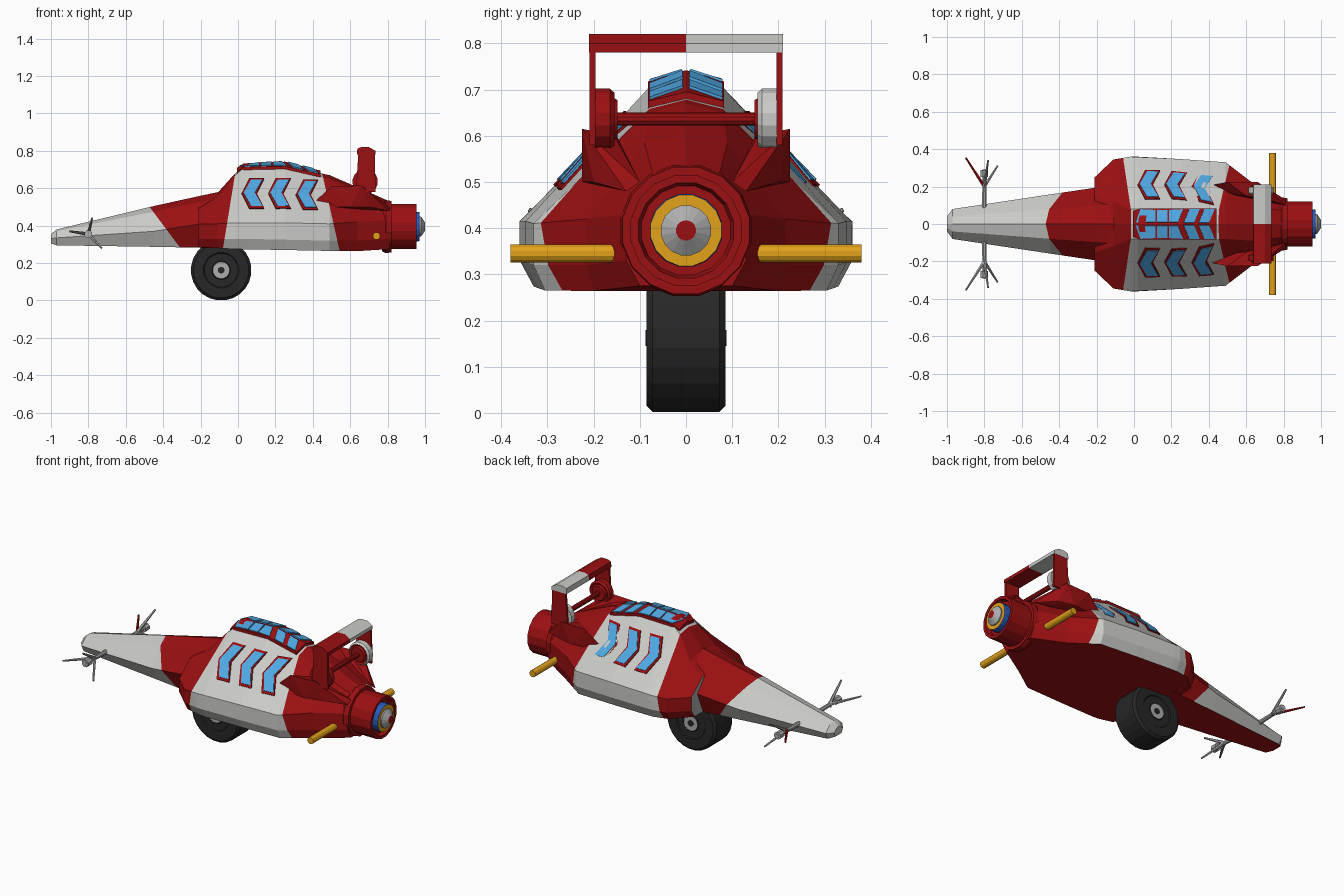
import bpy, bmesh, math
from mathutils import Vector, Matrix
from mathutils.bvhtree import BVHTree

if "Cube" in bpy.data.objects:
    bpy.data.objects.remove(bpy.data.objects["Cube"])


def mat(name, c):
    m = bpy.data.materials.new(name)
    m.diffuse_color = (*c, 1)
    m.use_nodes = True
    m.node_tree.nodes["Principled BSDF"].inputs["Base Color"].default_value = m.diffuse_color
    return m


RED = mat("red", (0.33, 0.005, 0.006))
WHITE = mat("off_white", (0.60, 0.60, 0.58))
SKY = mat("sky_blue", (0.08, 0.40, 0.78))
BLUE = mat("deep_blue", (0.02, 0.10, 0.50))
YELLOW = mat("amber", (0.75, 0.36, 0.01))
BLACK = mat("rubber_black", (0.02, 0.02, 0.02))
GREY = mat("light_grey", (0.42, 0.42, 0.42))


def finish(name, bm, mats):
    bmesh.ops.recalc_face_normals(bm, faces=bm.faces[:])
    me = bpy.data.meshes.new(name)
    bm.to_mesh(me)
    bm.free()
    for m in mats:
        me.materials.append(m)
    ob = bpy.data.objects.new(name, me)
    bpy.context.collection.objects.link(ob)
    return ob


def loft(sections):
    """sections: (x, [(y, z) ... from bottom corner up to the ridge at y=0])"""
    bm = bmesh.new()
    rings = []
    for x, half in sections:
        pts = half + [(-y, z) for y, z in reversed(half[:-1])]
        rings.append([bm.verts.new((x, y, z)) for y, z in pts])
    n = len(rings[0])
    for a, b in zip(rings, rings[1:]):
        for i in range(n):
            j = (i + 1) % n
            bm.faces.new((a[i], a[j], b[j], b[i]))
    bm.faces.new(rings[0])
    bm.faces.new(rings[-1])
    bmesh.ops.recalc_face_normals(bm, faces=bm.faces[:])
    return bm


def cut(bm, a, b):
    """Cut along the plane through two (x, z) points; returns a side test"""
    co = Vector((a[0], 0, a[1]))
    no = Vector((b[1] - a[1], 0, a[0] - b[0])).normalized()
    if no.x < 0:
        no = -no
    bmesh.ops.bisect_plane(bm, geom=bm.verts[:] + bm.edges[:] + bm.faces[:], plane_co=co, plane_no=no)
    return lambda p: (p - co).dot(no) > 0


def lathe(name, prof, n, mats, idx, frame):
    """prof: (along, radius) points; idx gives a material per segment"""
    bm = bmesh.new()
    rings = []
    for h, r in prof:
        rings.append([bm.verts.new(frame @ Vector((r * math.cos(2 * math.pi * (k + .5) / n),
                      r * math.sin(2 * math.pi * (k + .5) / n), h))) for k in range(n)])
    for s, (a, b) in enumerate(zip(rings, rings[1:])):
        for i in range(n):
            j = (i + 1) % n
            bm.faces.new((a[i], a[j], b[j], b[i])).material_index = idx[s]
    bm.faces.new(rings[0]).material_index = idx[0]
    bm.faces.new(rings[-1]).material_index = idx[-1]
    return finish(name, bm, mats)


def axis(direction, origin):
    return Matrix.Translation(origin) @ Vector(direction).to_track_quat('Z', 'Y').to_matrix().to_4x4()


def rod(name, a, b, r0, r1, m, n=8):
    d = Vector(b) - Vector(a)
    return lathe(name, [(0, r0), (d.length, r1)], n, [m], [0], axis(d, a))


def prism(name, xz, y0, y1, m):
    bm = bmesh.new()
    a = [bm.verts.new((x, y0, z)) for x, z in xz]
    b = [bm.verts.new((x, y1, z)) for x, z in xz]
    bm.faces.new(a)
    bm.faces.new(b)
    for i in range(len(a)):
        j = (i + 1) % len(a)
        bm.faces.new((a[i], a[j], b[j], b[i]))
    return finish(name, bm, [m])


def plate(name, quads, tree, toward, lift, m):
    """Thin plates cast onto a surface along the given direction"""
    bm = bmesh.new()
    for q in quads:
        lo, hi = [], []
        for p in q:
            hit, no, _, _ = tree.ray_cast(Vector(p), Vector(toward))
            if hit is None:
                break
            if no.dot(Vector(toward)) > 0:
                no = -no
            lo.append(bm.verts.new(hit))
            hi.append(bm.verts.new(hit + no * lift))
        if len(hi) < len(q):
            continue
        bm.faces.new(hi)
        for i in range(len(q)):
            j = (i + 1) % len(q)
            bm.faces.new((lo[i], lo[j], hi[j], hi[i]))
    return finish(name, bm, [m])


# Nose: long tapering wedge, white tip with red underside and neck
nose = loft([(x, [(w * .72, zb), (w, zm), (w * .5, zt - (zt - zm) * .22), (0, zt)]) for x, w, zb, zm, zt in
             [(-1, .04, .305, .33, .355), (-.97, .08, .295, .335, .38), (-.45, .158, .287, .37, .505),
              (-.2, .195, .282, .41, .56), (-.08, .21, .28, .42, .585), (.0, .21, .28, .42, .60)]])
behind = cut(nose, (-.48, .51), (-.33, .31))
for f in nose.faces:
    f.material_index = 0 if behind(f.calc_center_median()) or f.normal.z < -.8 else 1
finish("nose", nose, [RED, WHITE])

# Main hull: wide faceted body with a white band and red underside
hull = loft([
    (-.21, [(.22, .285), (.25, .33), (.25, .41), (.15, .49), (0, .52)]),
    (-.11, [(.315, .28), (.345, .33), (.345, .41), (.12, .55), (0, .575)]),
    (-.02, [(.33, .275), (.36, .33), (.36, .415), (.08, .665), (0, .675)]),
    (.02, [(.33, .274), (.36, .33), (.358, .415), (.08, .70), (0, .71)]),
    (.25, [(.32, .27), (.347, .325), (.347, .415), (.08, .705), (0, .72)]),
    (.49, [(.305, .265), (.33, .32), (.33, .41), (.08, .65), (0, .67)]),
    (.64, [(.2, .264), (.215, .32), (.215, .42), (.09, .585), (0, .605)]),
    (.81, [(.1, .275), (.13, .33), (.13, .43), (.07, .51), (0, .53)])])
tree = BVHTree.FromBMesh(hull)
after_front = cut(hull, (-.015, .68), (-.08, .28))
after_rear = cut(hull, (.45, .68), (.54, .28))
for f in hull.faces:
    c = f.calc_center_median()
    f.material_index = int(after_front(c) and not after_rear(c) and f.normal.z > -.8)
    if f.normal.x < -.99:
        f.material_index = 2          # intake mouths beside the neck
finish("hull", hull, [RED, WHITE, GREY])

# Side chevron windows with red frames
for s, side in ((-1, "right"), (1, "left")):
    for k, (x, zt) in enumerate([(.03, .64), (.172, .64), (.318, .633)]):
        for part, g, lift, m in (("frame", .01, .006, RED), ("window", 0, .0095, SKY)):
            zm = zt - .07
            quads = [[(x + .04 - g, s, zm + d * (.07 + g)), (x + .10 + g, s, zm + d * (.07 + g)),
                      (x + .06 + g, s, zm), (x - g, s, zm)] for d in (1, -1)]
            plate(f"{side}_chevron_{part}_{k}", quads, tree, (0, -s, 0), lift, m)

# Roof cap with blue panels
roof = loft([(x, [(w, zb), (w, ze), (0, zp)]) for x, w, zb, ze, zp in
             [(-.005, .07, .66, .69, .71), (.03, .082, .66, .713, .733), (.25, .082, .66, .718, .742),
              (.44, .082, .63, .675, .695)]])
rtree = BVHTree.FromBMesh(roof)
finish("roof_cap", roof, [RED])
panels = []
for s in (1, -1):
    panels += [[(.012, s * .008, 1), (.115, s * .008, 1), (.115, s * .074, 1), (.035, s * .078, 1)],
               [(.122, s * .008, 1), (.18, s * .008, 1), (.18, s * .074, 1), (.122, s * .074, 1)],
               [(.187, s * .008, 1), (.235, s * .008, 1), (.26, s * .078, 1), (.187, s * .074, 1)]]
    for x in (.265, .345):
        panels.append([(x, s * .006, 1), (x + .055, s * .006, 1), (x + .085, s * .078, 1), (x + .03, s * .078, 1)])
plate("roof_panels", panels, rtree, (0, 0, -1), .006, SKY)

# Rear engine: red drum, blue and amber ring, grey cone with red tip
lathe("engine", [(.77, .135), (.79, .145), (.82, .14), (.82, .122), (.955, .122), (.955, .105), (.93, .098),
                 (.93, .08), (.965, .08), (.97, .078), (.97, .055), (.978, .055), (1, .022), (1, .001)],
      16, [RED, BLUE, YELLOW, GREY], [0, 0, 0, 0, 0, 0, 0, 1, 1, 2, 3, 3, 0], axis((1, 0, 0), (0, 0, .395)))

# Wheel: wide rubber tyre with hub rings
prof = [(-.085, .02), (-.085, .045), (-.08, .05), (-.08, .09), (-.085, .095), (-.085, .148), (-.072, .162)]
prof += [(-h, r) for h, r in reversed(prof)]
lathe("wheel", prof, 24, [BLACK, GREY], [1] + [0] * 11 + [1], axis((0, 1, 0), (-.09, 0, .162)))
for s in (-1, 1):
    rod("wheel_axle", (-.09, s * .08, .162), (-.09, s * .088, .162), .018, .018, BLACK, 12)

# Mirrored details
for s, side in ((-1, "right"), (1, "left")):
    # Amber side bars
    rod(side + "_side_bar", (.74, s * .12, .345), (.74, s * .38, .345), .02, .02, YELLOW, 12)
    # Rear hoop leg and half of the top bar
    prism(side + "_hoop_leg", [(.63, .58), (.645, .81), (.70, .81), (.732, .79), (.735, .58)], s * .196, s * .209, RED)
    prism(side + "_hoop_top", [(.636, .78), (.638, .812), (.66, .82), (.70, .82), (.735, .80), (.735, .78)],
          0, s * .21, WHITE if s > 0 else RED)
    # Disc carried inside the hoop
    lathe(side + "_hoop_disc", [(.148, .02), (.148, .042), (.16, .048), (.155, .058), (.165, .068), (.197, .068)],
          16, [RED, WHITE if s > 0 else RED], [0, 0, 0, 1, 1], axis((0, s, 0), (.68, 0, .636)))
    # Angular hoop bracket
    bm = bmesh.new()
    for p in [(.5, .225, .61), (.66, .225, .615), (.6, .15, .6), (.66, .15, .59), (.38, .2, .5), (.6, .225, .5),
              (.7, .2, .5), (.81, .1, .5), (.81, .13, .48), (.5, .16, .52)]:
        bm.verts.new((p[0], s * p[1], p[2]))
    r = bmesh.ops.convex_hull(bm, input=bm.verts[:])
    bmesh.ops.delete(bm, geom=list({v for v in r["geom_interior"] if isinstance(v, bmesh.types.BMVert)}),
                     context='VERTS')
    finish(side + "_hoop_bracket", bm, [RED])
    # Nose probe: stalk, collar and three swept prongs
    rod(side + "_probe_stalk", (-.8, s * .08, .35), (-.8, s * .29, .355), .014, .01, GREY)
    rod(side + "_probe_collar", (-.8, s * .25, .355), (-.8, s * .288, .355), .022, .022, GREY)
    for k, tip in enumerate([(-.9, .355, .37), (-.78, .34, .44), (-.73, .31, .28)]):
        rod(f"{side}_probe_prong_{k}", (-.8, s * .2, .355), (tip[0], s * tip[1], tip[2]), .01, .005,
            RED if s > 0 and k == 0 else GREY, 6)

# Cross rod between the hoop discs
rod("hoop_cross_rod", (.68, -.15, .636), (.68, .15, .636), .014, .014, RED, 10)
